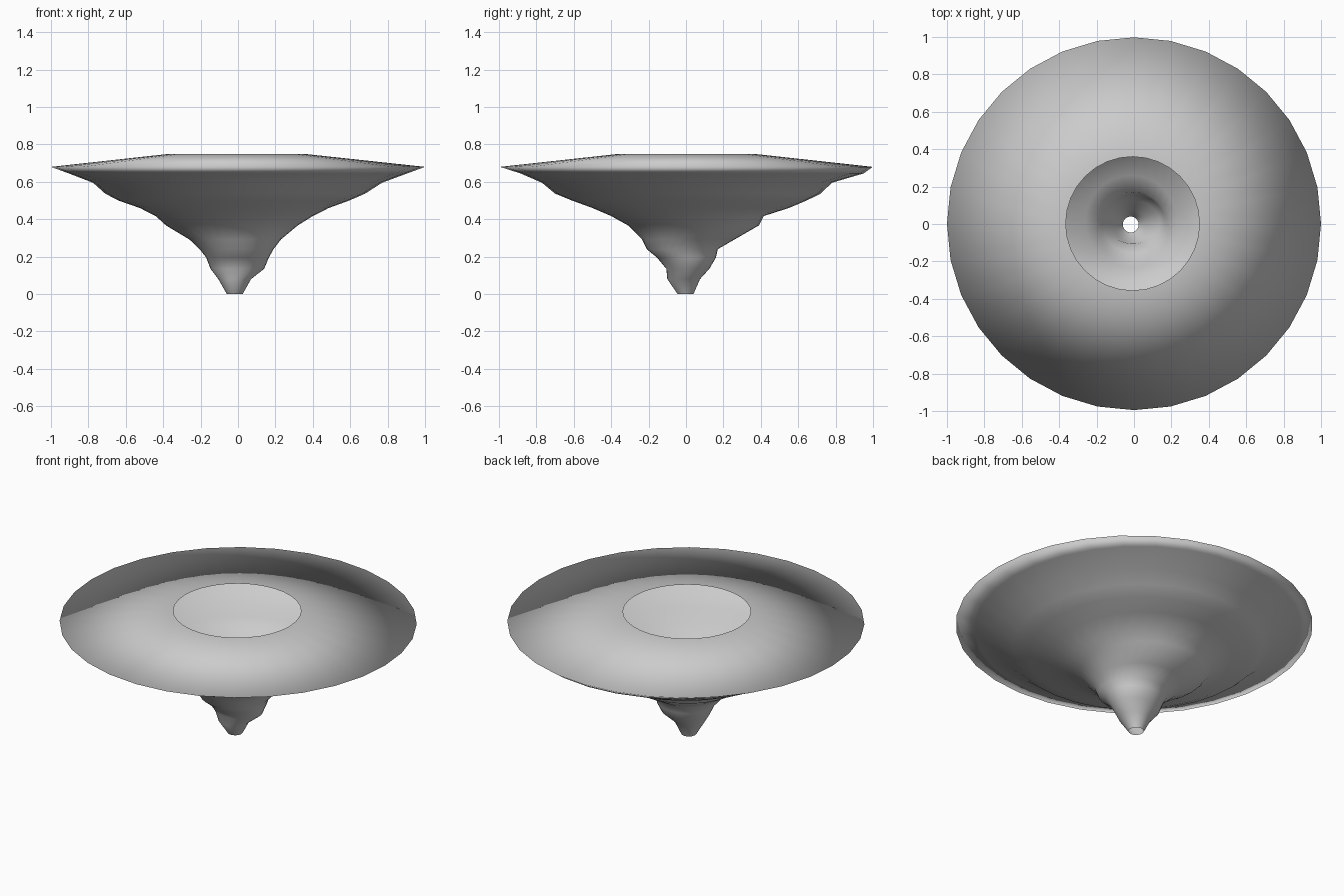
import bpy, bmesh
from math import cos, sin, pi

SIDES = 32

# Funnel rings: height, left, right, front, back extents
RINGS = [
    (0.000, -0.060, 0.025, -0.045, 0.040),
    (0.080, -0.105, 0.070, -0.100, 0.075),
    (0.135, -0.147, 0.140, -0.105, 0.125),
    (0.195, -0.170, 0.165, -0.155, 0.160),
    (0.240, -0.205, 0.190, -0.210, 0.170),
    (0.292, -0.260, 0.230, -0.235, 0.260),
    (0.367, -0.385, 0.320, -0.310, 0.390),
    (0.417, -0.440, 0.400, -0.400, 0.415),
    (0.460, -0.525, 0.485, -0.500, 0.550),
    (0.500, -0.640, 0.595, -0.610, 0.645),
    (0.537, -0.710, 0.680, -0.700, 0.720),
    (0.595, -0.775, 0.770, -0.770, 0.780),
    (0.645, -0.905, 0.905, -0.885, 0.950),
    (0.680, -1.000, 1.000, -0.995, 0.998),
    (0.750, -0.365, 0.350, -0.355, 0.360),
]

bm = bmesh.new()


def ring(z, x0, x1, y0, y1):
    cx, cy, rx, ry = (x0 + x1) / 2, (y0 + y1) / 2, (x1 - x0) / 2, (y1 - y0) / 2
    return [bm.verts.new((cx + rx * cos(2 * pi * i / SIDES),
                          cy + ry * sin(2 * pi * i / SIDES), z)) for i in range(SIDES)]


# Skin the wobbling rings into a shell, open at both ends
loops = [ring(*r) for r in RINGS]
for a, b in zip(loops, loops[1:]):
    for i in range(SIDES):
        j = (i + 1) % SIDES
        bm.faces.new((a[i], a[j], b[j], b[i])).smooth = True

mesh = bpy.data.meshes.new("whirlwind_funnel")
bm.to_mesh(mesh)
bm.free()
funnel = bpy.data.objects.new("whirlwind_funnel", mesh)
bpy.context.collection.objects.link(funnel)
